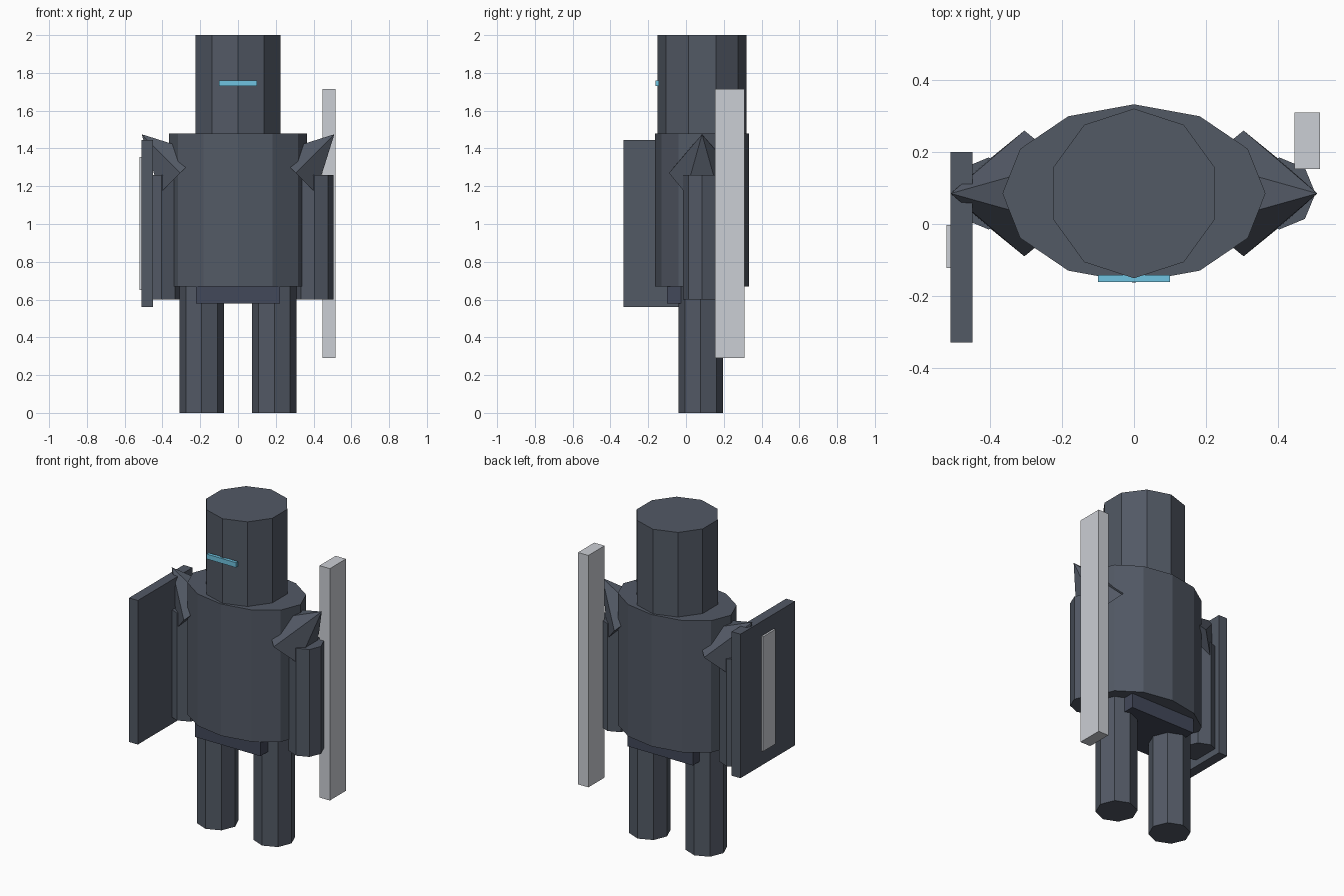
import bpy, bmesh, math
from mathutils import Matrix, Vector

if "Cube" in bpy.data.objects:
    bpy.data.objects.remove(bpy.data.objects["Cube"])


def material(name, rgb):
    m = bpy.data.materials.new(name)
    m.diffuse_color = (*rgb, 1)
    m.use_nodes = True
    m.node_tree.nodes["Principled BSDF"].inputs["Base Color"].default_value = m.diffuse_color
    return m


STEEL = material("dark_steel", (0.085, 0.1, 0.13))
BELT = material("belt_dark", (0.055, 0.065, 0.1))
BLADE = material("pale_metal", (0.6, 0.62, 0.66))
GLOW = material("visor_blue", (0.16, 0.55, 0.75))
MID_Y = 0.085


def finish(name, bm, mat):
    mesh = bpy.data.meshes.new(name)
    bmesh.ops.recalc_face_normals(bm, faces=bm.faces)
    bm.to_mesh(mesh)
    bm.free()
    mesh.materials.append(mat)
    obj = bpy.data.objects.new(name, mesh)
    bpy.context.collection.objects.link(obj)
    return obj


def box(name, lo, hi, mat):
    lo, hi = Vector(lo), Vector(hi)
    bm = bmesh.new()
    bmesh.ops.create_cube(bm, size=1, matrix=Matrix.Translation((lo + hi) / 2)
                          @ Matrix.Diagonal((*(hi - lo), 1)))
    return finish(name, bm, mat)


def prism(name, sides, x, y, rx, ry, z0, z1, mat=STEEL):
    # upright cylinder with one corner facing the front
    bm = bmesh.new()
    bmesh.ops.create_cone(
        bm, cap_ends=True, segments=sides, radius1=1, radius2=1, depth=z1 - z0,
        matrix=Matrix.Translation((x, y, (z0 + z1) / 2))
        @ Matrix.Diagonal((rx, ry, 1, 1)) @ Matrix.Rotation(math.pi / 2, 4, 'Z'))
    # make sure a corner lies on the front-back axis
    top = max(v.co.y for v in bm.verts)
    if not any(abs(v.co.x - x) < 1e-4 and v.co.y > top - 1e-4 for v in bm.verts):
        bmesh.ops.rotate(bm, verts=bm.verts, cent=(x, y, 0),
                         matrix=Matrix.Rotation(math.pi / sides, 3, 'Z'))
    return finish(name, bm, mat)


def spike(name, side):
    # six-sided cone tilted 45 degrees outward, corners at front and back
    axis = Vector((side, 0, 1)).normalized()
    across = Vector((0, 1, 0))
    other = axis.cross(across)
    centre = Vector((side * 0.305, MID_Y, 1.27))
    bm = bmesh.new()
    ring = [bm.verts.new(centre + 0.175 * (across * math.cos(a) + other * math.sin(a)))
            for a in (i * math.pi / 3 for i in range(6))]
    tip = bm.verts.new(centre + axis * 0.29)
    bm.faces.new(ring)
    for i in range(6):
        bm.faces.new((ring[i], ring[(i + 1) % 6], tip))
    return finish(name, bm, STEEL)


# head, torso and belt
prism("head", 10, 0, MID_Y, 0.236, 0.236, 1.48, 2.0)
prism("torso", 12, 0, MID_Y, 0.366, 0.248, 0.67, 1.48)
box("belt", (-0.222, -0.1, 0.58), (0.222, 0.25, 0.67), BELT)
box("visor", (-0.1, -0.162, 1.73), (0.1, -0.142, 1.76), GLOW)

# limbs and shoulder spikes
for label, s in (("left", -1), ("right", 1)):
    prism(label + "_leg", 8, s * 0.192, 0.078, 0.118, 0.118, 0, 0.67)
    prism(label + "_arm", 8, s * 0.405, MID_Y, 0.1, 0.1, 0.6, 1.26)
    spike(label + "_shoulder_spike", s)

# shield with its stripe, and blade
box("shield", (-0.51, -0.33, 0.56), (-0.45, 0.2, 1.445), STEEL)
box("shield_stripe", (-0.522, -0.122, 0.65), (-0.505, -0.003, 1.355), BLADE)
box("blade", (0.447, 0.153, 0.29), (0.517, 0.31, 1.715), BLADE)
